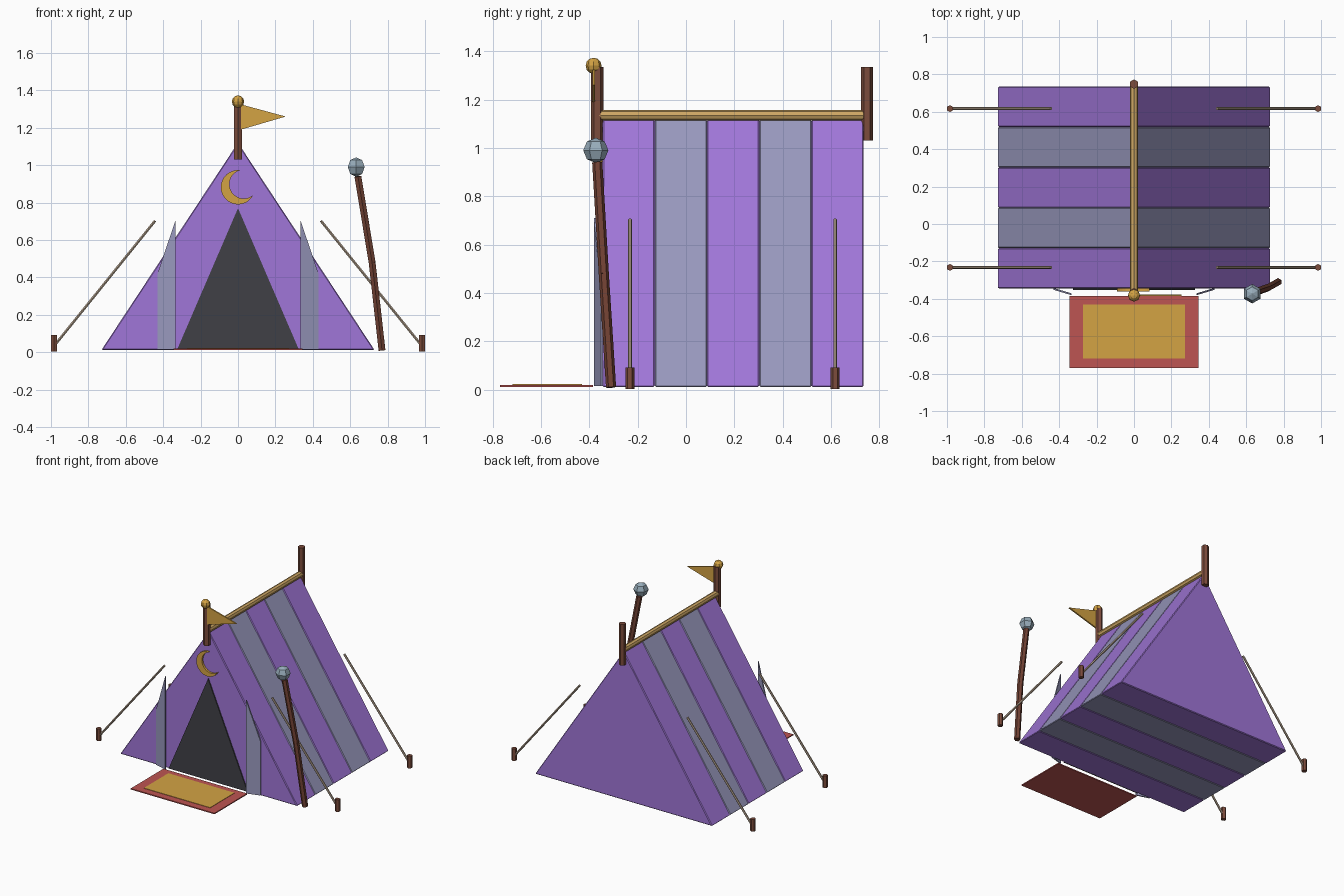
import bpy, bmesh, math
from mathutils import Vector

cube = bpy.data.objects.get("Cube")
if cube:
    bpy.data.objects.remove(cube)


def material(name, *rgb):
    lin = [((c / 255 + 0.055) / 1.055) ** 2.4 for c in rgb] + [1]
    m = bpy.data.materials.new(name)
    m.use_nodes = True
    m.diffuse_color = lin
    m.node_tree.nodes["Principled BSDF"].inputs["Base Color"].default_value = lin
    return m


PURPLE = material("purple cloth", 160, 118, 216)
GREY = material("grey lilac cloth", 152, 152, 189)
DARK = material("dark opening", 64, 64, 70)
GOLD = material("gold", 212, 163, 68)
RED = material("rug red", 190, 85, 82)
BROWN = material("brown wood", 124, 76, 60)
STAFF = material("dark brown wood", 114, 66, 52)
TAN = material("tan wood", 206, 167, 100)
ROPE = material("rope", 178, 160, 140)
STONE = material("pale blue stone", 152, 173, 187)


def finish(bm, name, mat, bevel=0):
    bmesh.ops.recalc_face_normals(bm, faces=bm.faces)
    me = bpy.data.meshes.new(name)
    bm.to_mesh(me)
    bm.free()
    me.materials.append(mat)
    ob = bpy.data.objects.new(name, me)
    bpy.context.collection.objects.link(ob)
    if bevel:
        mod = ob.modifiers.new("soft edge", "BEVEL")
        mod.width, mod.segments = bevel, 1
    return ob


def prism(name, outline, y0, y1, mat, bevel=0, shear=None):
    """Extrude an x-z outline from y0 to y1; shear may shift y by x."""
    bm = bmesh.new()
    face = bm.faces.new([bm.verts.new((x, y0, z)) for x, z in outline])
    new = bmesh.ops.extrude_face_region(bm, geom=[face])["geom"]
    for v in new:
        if isinstance(v, bmesh.types.BMVert):
            v.co.y = y1
    if shear:
        for v in bm.verts:
            v.co.y += shear(v.co.x)
    return finish(bm, name, mat, bevel)


def box(name, x, y0, y1, z0, z1, mat):
    return prism(name, [(-x, z0), (x, z0), (x, z1), (-x, z1)], y0, y1, mat)


def rod(name, a, b, r, mat, sides=6, bevel=0):
    a, b = Vector(a), Vector(b)
    bm = bmesh.new()
    bmesh.ops.create_cone(bm, cap_ends=True, segments=sides, radius1=r,
                          radius2=r, depth=(b - a).length)
    q = Vector((0, 0, 1)).rotation_difference(b - a)
    for v in bm.verts:
        v.co = q @ v.co + (a + b) / 2
    return finish(bm, name, mat, bevel)


def ball(name, centre, r, mat, segs, rings):
    bm = bmesh.new()
    bmesh.ops.create_uvsphere(bm, u_segments=segs, v_segments=rings, radius=r)
    bmesh.ops.translate(bm, verts=bm.verts, vec=centre)
    return finish(bm, name, mat)


# Tent body: five alternating cloth bands
FRONT, BACK, BANDS = -0.345, 0.735, 5
step = (BACK - FRONT) / BANDS
for i in range(BANDS):
    y = FRONT + i * step
    prism(f"tent_band_{i + 1}", [(-0.73, 0.012), (0.73, 0.012), (0, 1.12)],
          y, y + step, GREY if i % 2 else PURPLE, bevel=0.005)

# Door opening
prism("door_opening", [(-0.325, 0.015), (0.325, 0.015), (0, 0.77)],
      -0.353, -0.344, DARK)

# Door flaps swung outward, hinged on their outer edge
for side, s in (("left", 1), ("right", -1)):
    prism(f"{side}_door_flap",
          [(s * 0.43, 0.015), (s * 0.333, 0.015), (s * 0.333, 0.71), (s * 0.43, 0.42)],
          -0.352, -0.342, GREY, shear=lambda x: (abs(x) - 0.43) * 0.3)

# Crescent emblem: outer arc, then inner arc back
R, r, shift, half, turn = 0.092, 0.077, 0.035, math.radians(55), math.radians(28)
tip = Vector((R * math.cos(half), R * math.sin(half)))
inner = math.atan2(tip.y, tip.x - shift)
N = 20
arc = []
for i in range(N + 1):
    a = half + (2 * math.pi - 2 * half) * i / N
    arc.append((R * math.cos(a), R * math.sin(a)))
for i in range(N - 1, 0, -1):
    a = inner + (2 * math.pi - 2 * inner) * i / N
    arc.append((shift + r * math.cos(a), r * math.sin(a)))
c, s = math.cos(turn), math.sin(turn)
prism("crescent_emblem", [(x * c - z * s, 0.882 + x * s + z * c) for x, z in arc],
      -0.36, -0.343, GOLD)

# Ridge beam and end poles
rod("ridge_beam", (0, -0.36, 1.135), (0, 0.735, 1.135), 0.022, TAN, 8)
rod("front_pole", (0, -0.367, 1.03), (0, -0.367, 1.335), 0.025, BROWN)
rod("back_pole", (0, 0.748, 1.03), (0, 0.748, 1.335), 0.025, BROWN)
ball("pole_finial", (0, -0.382, 1.34), 0.033, GOLD, 8, 6)
prism("pennant", [(0.015, 1.19), (0.255, 1.26), (0.015, 1.325)], -0.386, -0.376, GOLD)

# Guy ropes and pegs
for side, s in (("left", 1), ("right", -1)):
    for end, y in (("front", -0.232), ("back", 0.617)):
        rod(f"{end}_{side}_rope", (s * 0.978, y, 0.04), (s * 0.443, y, 0.703),
            0.008, ROPE)
        rod(f"{end}_{side}_peg", (s * 0.984, y, 0.003), (s * 0.984, y, 0.093),
            0.0185, BROWN)

# Entrance rug
box("rug_border", 0.345, -0.77, -0.385, 0.012, 0.02, RED)
box("rug_centre", 0.273, -0.718, -0.43, 0.019, 0.023, GOLD)

# Leaning staff with a faceted stone, slightly bent
foot, bend, top = (0.77, -0.31, 0.01), (0.717, -0.34, 0.48), (0.641, -0.367, 0.94)
rod("staff_lower", foot, bend, 0.021, STAFF)
rod("staff_upper", bend, top, 0.021, STAFF)
ball("staff_stone", (0.632, -0.373, 0.99), 0.052, STONE, 6, 4)
